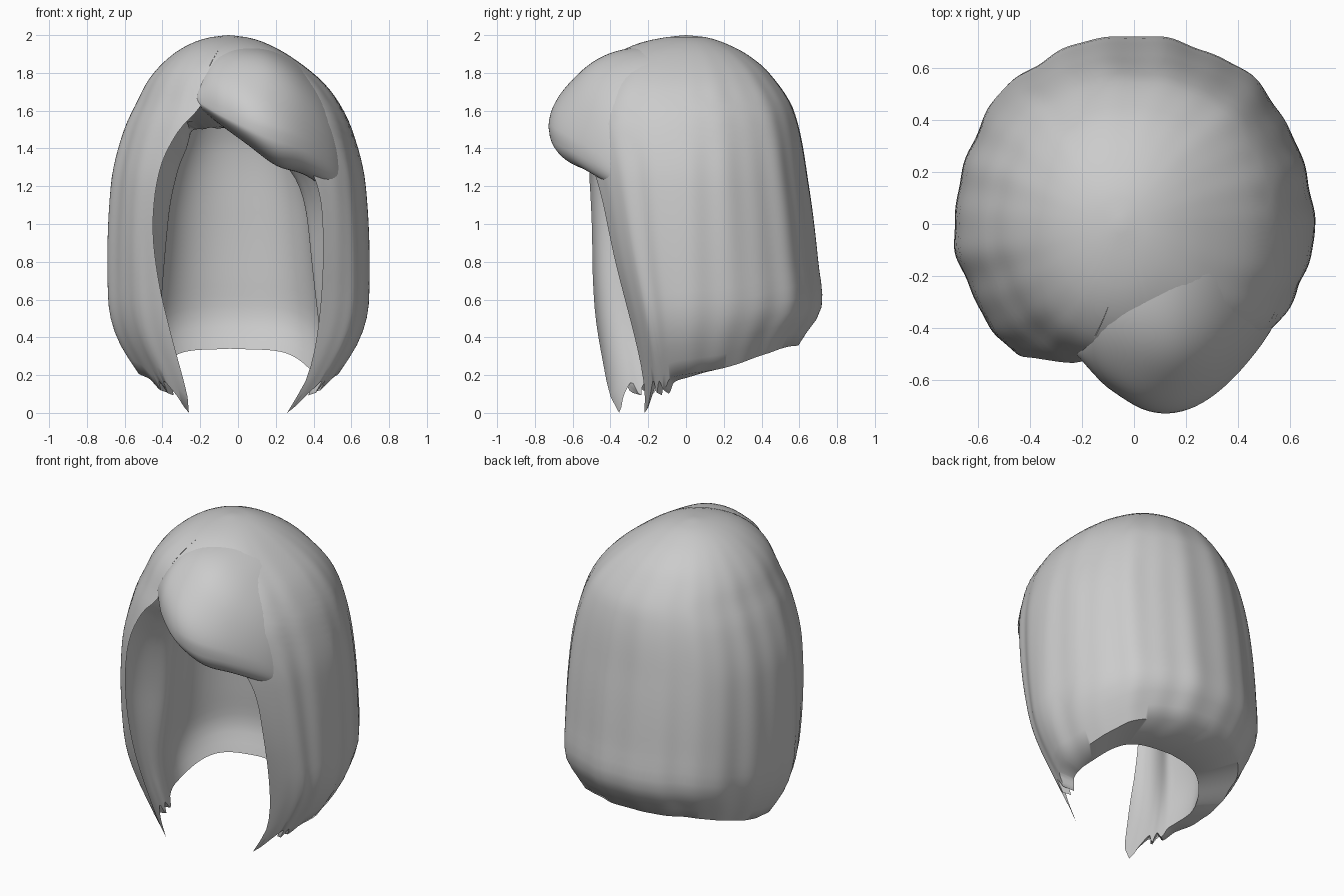
import bpy, bmesh
from math import sin, cos, pi, asin, copysign

if "Cube" in bpy.data.objects:
    bpy.data.objects.remove(bpy.data.objects["Cube"])


def table(pairs):
    """Smooth interpolation through (key, value) pairs."""
    def f(k):
        if k <= pairs[0][0]:
            return pairs[0][1]
        n = len(pairs) - 1
        for i in range(n):
            (a, p), (b, q) = pairs[i], pairs[i + 1]
            if k <= b:
                h, t = b - a, (k - a) / (b - a)
                m0 = (q - pairs[i-1][1]) / (b - pairs[i-1][0]) if i else (q - p) / h
                m1 = (pairs[i+2][1] - p) / (pairs[i+2][0] - a) if i < n - 1 else (q - p) / h
                return ((2*t**3 - 3*t*t + 1)*p + (t**3 - 2*t*t + t)*h*m0
                        + (3*t*t - 2*t**3)*q + (t**3 - t*t)*h*m1)
        return pairs[-1][1]
    return f


def smooth(t):
    t = max(0, min(1, t))
    return t * t * (3 - 2 * t)


def power(v, p):
    return copysign(abs(v) ** p, v)


# Head outline by height: half width, depth to the back, depth to the front
width = table([(0, .37), (.2, .52), (.4, .64), (.6, .685), (1.2, .67), (1.5, .6), (1.7, .5),
               (1.8, .42), (1.9, .3), (1.96, .19), (1.99, .09), (2, 0)])
back = table([(0, .4), (.2, .5), (.4, .62), (.55, .715), (.8, .70), (1.2, .65), (1.6, .57),
              (1.8, .44), (1.9, .32), (1.96, .2), (1.99, .1), (2, 0)])
front = table([(0, .48), (.3, .52), (.8, .62), (1.2, .645), (1.5, .6), (1.62, .56), (1.8, .48),
               (1.9, .37), (1.96, .24), (1.99, .1), (2, 0)])
right_depth = table([(0, .55), (.4, .6), (.8, .72), (1.2, .84), (1.6, 1), (2, 1)])
# Edges of the face opening, meeting at the parting
left_edge = table([(0, -.26), (.1, -.27), (.4, -.35), (.7, -.42), (1, -.45), (1.3, -.41),
                   (1.5, -.31), (1.62, -.2), (1.8, -.14), (2, 0)])
right_edge = table([(0, .26), (.2, .37), (.5, .43), (.9, .45), (1.2, .42), (1.4, .3),
                    (1.55, .05), (1.66, -.19), (1.8, -.14), (2, 0)])
# Hem height by distance from the opening edge: pointed tips, then rising to the back
hem = table([(0, .0), (.02, .04), (.045, .13), (.06, .17), (.07, .1), (.082, .17), (.1, .12),
             (.125, .18), (.25, .24), (.38, .34), (.5, .36)])
inner_x = table([(0, .92), (.35, .72), (.8, .61), (1.3, .57), (2, .57)])
SQ = .9      # squareness of the outline


def outer_point(u, v, groove=1):
    zb = hem(min(u, 1 - u))
    z = 2 - (2 - zb) * v ** 1.7
    w = width(z)
    ang = lambda x: asin(power(max(-.95, min(.95, x / max(w, .001))), 1 / SQ))
    a, b = ang(left_edge(z)), ang(right_edge(z)) - 2 * pi
    th = a + u * (b - a)
    # shallow strand grooves running down from the crown
    g = 1 + groove * smooth(v * 1.6) * smooth(min(u, 1 - u) * 20) * (
        .007 * sin(th * 8 + 1) + .006 * sin(th * 13 + z) + .004 * sin(th * 23 + 2))
    x, c = w * power(sin(th), SQ) * g, cos(th)
    if c > 0:
        r = smooth(x / .3)     # right lock is fuller at the corner but set further back
        y = -front(z) * c ** (1 - .28 * r) * g * (1 - (1 - right_depth(z)) * r)
    else:
        y = -back(z) * c * g
    return x - .05 * smooth((z - 1.6) / .4), y, z, zb


def inner_point(u, v):
    x, y, z, zb = outer_point(u, v, 0)
    s = max(smooth(min(u, 1 - u) / .12), smooth((z - 1.62) / .12))
    ky = .47 if y > 0 else .75
    return (x * (1 - s * (1 - inner_x(z))), y * (1 - s * (1 - ky)),
            z - s * (.02 + .25 * (z - zb) / (2 - zb)))


def make(name, verts, faces, angle):
    me = bpy.data.meshes.new(name)
    me.from_pydata(verts, [], faces)
    bm = bmesh.new()
    bm.from_mesh(me)
    bmesh.ops.remove_doubles(bm, verts=bm.verts, dist=.0005)
    bmesh.ops.recalc_face_normals(bm, faces=bm.faces)
    bm.to_mesh(me)
    bm.free()
    ob = bpy.data.objects.new(name, me)
    bpy.context.collection.objects.link(ob)
    bpy.context.view_layer.objects.active = ob
    ob.select_set(True)
    bpy.ops.object.shade_smooth_by_angle(angle=angle)
    ob.select_set(False)
    return ob


# Bob: outer surface, thick inner lining and the curled-under hem joining them
NU, NV = 180, 40
verts, faces = [], []
for fn in (outer_point, inner_point):
    base = len(verts)
    for j in range(NV + 1):
        verts += [fn(i / NU, j / NV)[:3] for i in range(NU + 1)]
    for j in range(NV):
        for i in range(NU):
            p = base + j * (NU + 1) + i
            faces.append((p, p + 1, p + NU + 2, p + NU + 1))
last, off = NV * (NU + 1), (NV + 1) * (NU + 1)
for i in range(NU):
    faces.append((last + i, last + i + 1, off + last + i + 1, off + last + i))
make("bob_hair", verts, faces, 1.0)

# Fringe: puffy lock swept from the parting to the right temple, curling under.
# Sections along x: (x, front depth, crown-side y, widest z, top z, bottom z)
sections = [(-.23, .49, -.42, 1.66, 1.70, 1.62), (-.17, .56, -.30, 1.62, 1.84, 1.585),
            (-.1, .63, -.20, 1.58, 1.915, 1.53), (.05, .715, -.15, 1.51, 1.945, 1.42),
            (.2, .71, -.14, 1.46, 1.92, 1.31), (.35, .62, -.12, 1.41, 1.825, 1.26),
            (.5, .45, -.08, 1.32, 1.65, 1.16), (.6, .27, -.02, 1.2, 1.42, 1.06)]
f_front, f_crown, f_mid, f_top, f_low = [table([(s[0], s[k]) for s in sections])
                                         for k in range(1, 6)]
NS, NR = 32, 24
verts, faces = [], []
for i in range(NS + 1):
    x = -.23 + .83 * i / NS
    f, yc, zm = f_front(x), f_crown(x), f_mid(x)
    h = f + yc
    d = min(h * .6, .2)
    for k in range(NR):        # over the top, from the crown to the front
        a = pi / 2 * (1 - k / NR)
        g = 1 + .012 * sin(7 * a + 5 * x) * sin(pi * i / NS)
        verts.append((x, yc - h * cos(a) * g, zm + (f_top(x) - zm) * sin(a) * g))
    for k in range(NR):        # rolled lower edge
        a = pi * k / (NR - 1)
        verts.append((x, -f + d * (1 - cos(a)), zm - (zm - f_low(x)) * sin(a)))
R = 2 * NR
for i in range(NS):
    for k in range(R):
        p, q = i * R + k, i * R + (k + 1) % R
        faces.append((p, q, q + R, p + R))
faces += [tuple(range(R)), tuple(range(NS * R, NS * R + R))]
make("fringe", verts, faces, 1.0)
